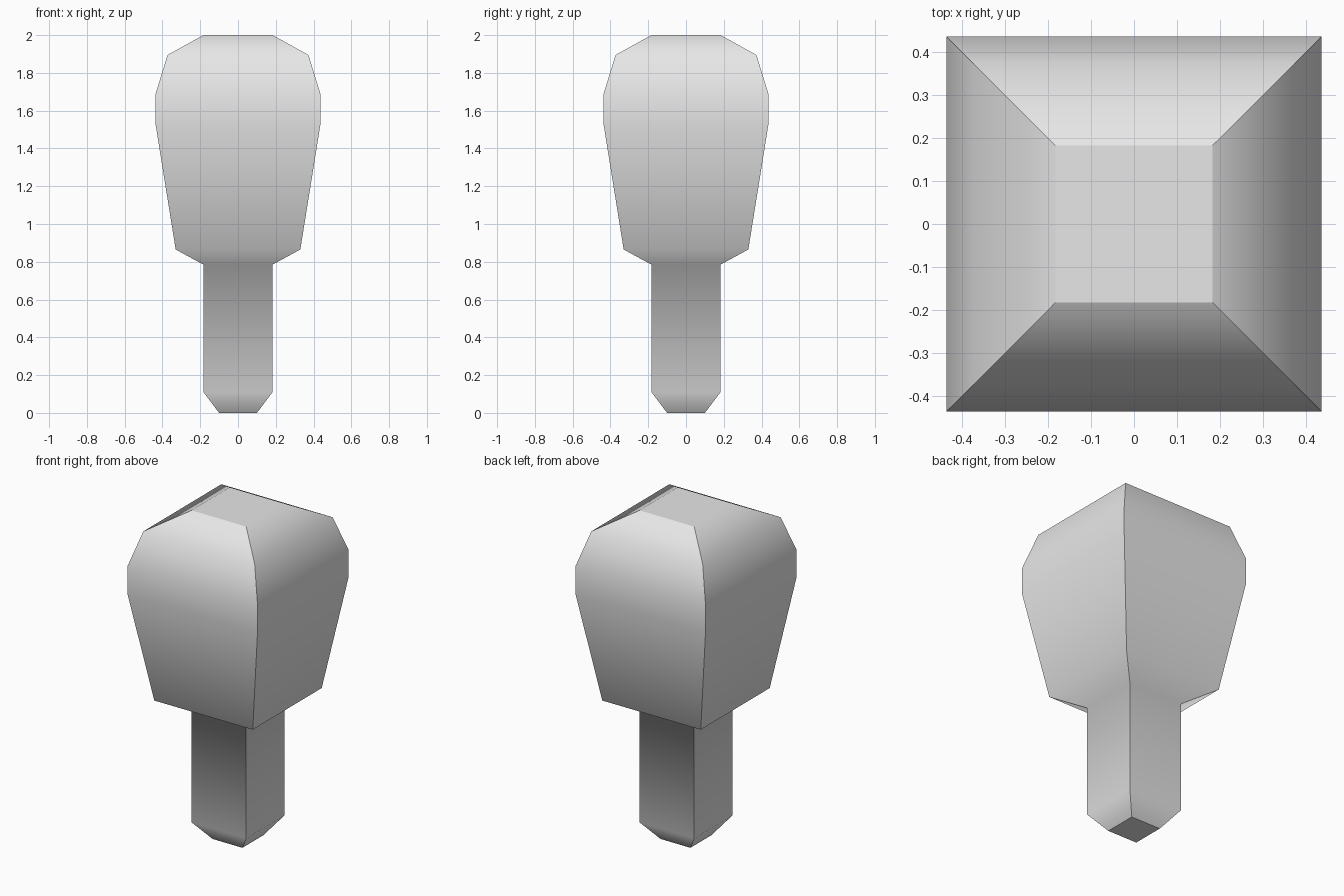
import bpy
import bmesh

cube = bpy.data.objects.get("Cube")
if cube:
    bpy.data.objects.remove(cube, do_unlink=True)

# Plain grey material
grey = bpy.data.materials.new("light_grey")
grey.use_nodes = True
colour = (0.8, 0.8, 0.8, 1.0)
grey.diffuse_color = colour
grey.node_tree.nodes["Principled BSDF"].inputs["Base Color"].default_value = colour

# Half width and height of each square section, from foot to top
PROFILE = [(0.10, 0.0), (0.183, 0.11), (0.183, 0.785), (0.33, 0.865),
           (0.436, 1.525), (0.436, 1.69), (0.373, 1.895), (0.183, 2.0)]
CORNERS = [(-1, -1), (1, -1), (1, 1), (-1, 1)]


def square_post(name, profile):
    """Stack square sections into a closed post with crisp corners."""
    bm = bmesh.new()
    rings = [[bm.verts.new((x * half, y * half, z)) for x, y in CORNERS]
             for half, z in profile]
    # Sides, softly shaded along the height
    for low, high in zip(rings, rings[1:]):
        for i in range(4):
            j = (i + 1) % 4
            bm.faces.new((low[i], low[j], high[j], high[i])).smooth = True
    # Flat end caps
    caps = [bm.faces.new(rings[0][::-1]), bm.faces.new(rings[-1])]
    # Sharp corner edges and cap rims
    for low, high in zip(rings, rings[1:]):
        for a, b in zip(low, high):
            bm.edges.get((a, b)).smooth = False
    for cap in caps:
        for edge in cap.edges:
            edge.smooth = False
    mesh = bpy.data.meshes.new(name)
    bm.to_mesh(mesh)
    bm.free()
    mesh.materials.append(grey)
    post = bpy.data.objects.new(name, mesh)
    bpy.context.collection.objects.link(post)
    return post


# Bulbous head on a narrow stem, one continuous skin
square_post("head_and_stem", PROFILE)
